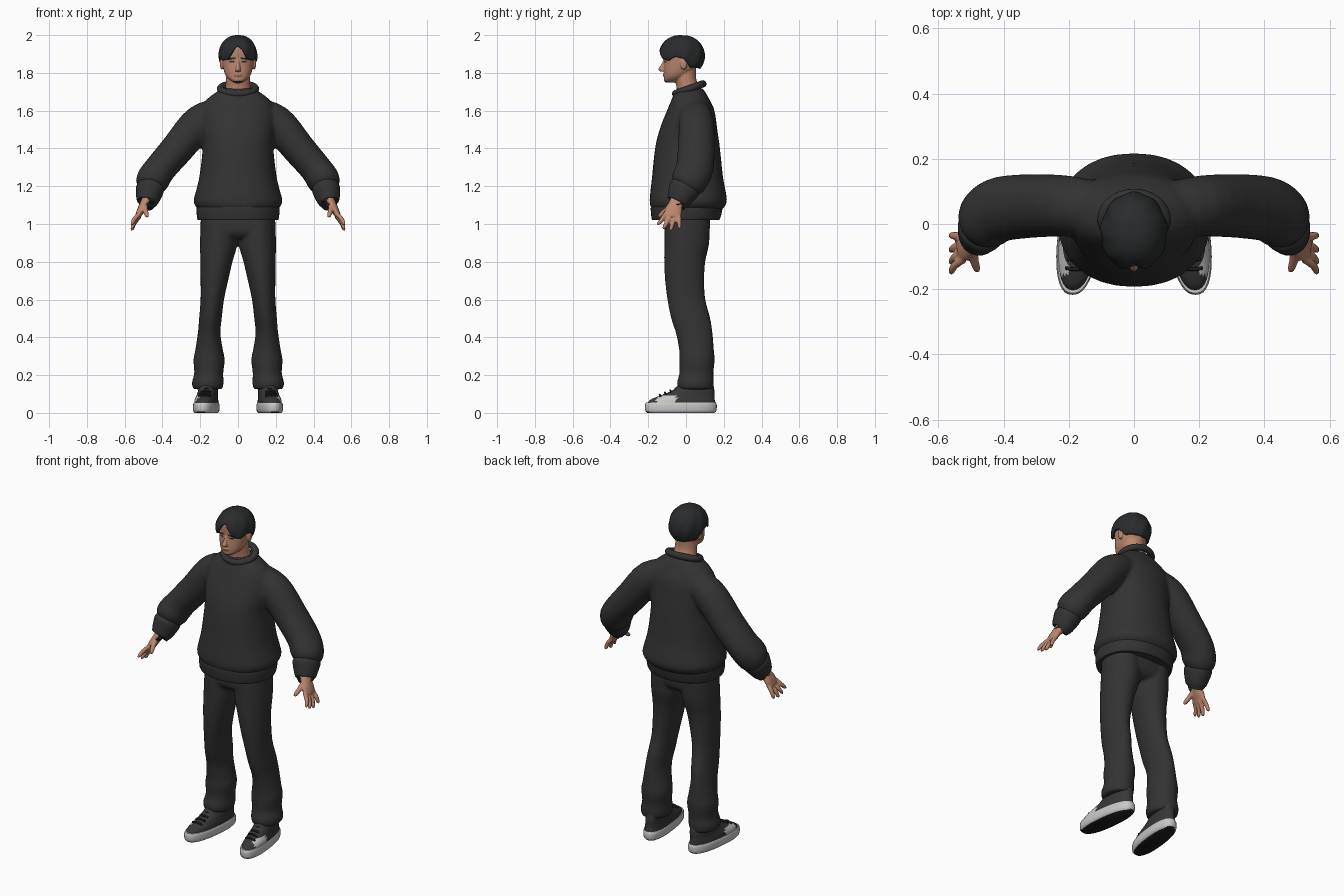
import bpy, bmesh, math
from mathutils import Vector

if "Cube" in bpy.data.objects:
    bpy.data.objects.remove(bpy.data.objects["Cube"])


def material(name, rgb):
    m = bpy.data.materials.new(name)
    m.diffuse_color = (*rgb, 1)
    m.use_nodes = True
    m.node_tree.nodes["Principled BSDF"].inputs["Base Color"].default_value = m.diffuse_color
    return m


CLOTH = material("charcoal cloth", (0.033, 0.033, 0.034))
HAIR = material("black hair", (0.022, 0.024, 0.025))
SKIN = material("warm skin", (0.50, 0.24, 0.155))
LIP = material("lip", (0.36, 0.14, 0.10))
LIGHT = material("light grey rubber", (0.58, 0.58, 0.57))
UPPER = material("dark shoe canvas", (0.038, 0.038, 0.04))
BLACK = material("black tread", (0.012, 0.012, 0.012))


def make(name, bm, mat):
    bmesh.ops.recalc_face_normals(bm, faces=bm.faces)
    me = bpy.data.meshes.new(name)
    bm.to_mesh(me)
    bm.free()
    me.materials.append(mat)
    ob = bpy.data.objects.new(name, me)
    bpy.context.collection.objects.link(ob)
    return ob


def spline(rows, sub):
    """Catmull-Rom through rows of numbers."""
    out = []
    for i in range(len(rows) - 1):
        p = [rows[max(0, min(len(rows) - 1, i + k))] for k in (-1, 0, 1, 2)]
        for j in range(sub):
            t = j / sub
            out.append([0.5 * (2 * b + (c - a) * t + (2 * a - 5 * b + 4 * c - d) * t * t
                               + (3 * b - a - 3 * c + d) * t ** 3) for a, b, c, d in zip(*p)])
    return out + [list(rows[-1])]


def loft(name, rows, mat, n=32, sub=4, power=2.0, level=True, side=1, shear=0.0):
    """Rows are x, y, z, half width, half depth; level rings stay horizontal."""
    path = spline(rows, sub)
    bm = bmesh.new()
    rings = []
    for i, (x, y, z, a, b) in enumerate(path):
        u, v = Vector((1, 0, 0)), Vector((0, 1, 0))
        if not level:
            t = Vector(path[min(i + 1, len(path) - 1)][:3]) - Vector(path[max(i - 1, 0)][:3])
            u = v.cross(t).normalized()
            v = t.cross(u).normalized()
        ring = []
        for k in range(n):
            c, s = math.cos(math.tau * k / n), math.sin(math.tau * k / n)
            c = math.copysign(abs(c) ** (2 / power), c)
            s = math.copysign(abs(s) ** (2 / power), s)
            p = Vector((x, y, z)) + u * a * c + v * b * s
            ring.append(bm.verts.new(((p.x - shear * p.y) * side, p.y, p.z)))
        rings.append(ring)
    for r, q in zip(rings, rings[1:]):
        for k in range(n):
            bm.faces.new((r[k], r[(k + 1) % n], q[(k + 1) % n], q[k]))
    bm.faces.new(rings[0])
    bm.faces.new(rings[-1])
    return make(name, bm, mat)


def ball(name, loc, size, mat):
    bm = bmesh.new()
    bmesh.ops.create_uvsphere(bm, u_segments=20, v_segments=12, radius=1)
    for v in bm.verts:
        v.co = Vector([c * s + l for c, s, l in zip(v.co, size, loc)])
    return make(name, bm, mat)


def fuse(name, parts, voxel, smooth):
    """Join overlapping closed parts into one smooth skin."""
    bpy.ops.object.select_all(action='DESELECT')
    for p in parts:
        p.select_set(True)
    ob = bpy.context.view_layer.objects.active = parts[0]
    bpy.ops.object.join()
    ob.name = name
    m = ob.modifiers.new("skin", 'REMESH')
    m.mode, m.voxel_size = 'VOXEL', voxel
    bpy.ops.object.modifier_apply(modifier=m.name)
    m = ob.modifiers.new("soften", 'SMOOTH')
    m.iterations = smooth
    bpy.ops.object.modifier_apply(modifier=m.name)
    return ob


def paint(ob, mat, rule):
    ob.data.materials.append(mat)
    for f in ob.data.polygons:
        if rule(f.center, f.normal):
            f.material_index = len(ob.data.materials) - 1


def mirror(ob):
    ob.modifiers.new("other side", 'MIRROR')


# Sweater: body and two sleeves fused, with separate hem, collar and cuffs
body = [(0, .005, 1.07, .20, .175), (0, .008, 1.09, .222, .195), (0, .012, 1.12, .236, .205),
        (0, .011, 1.17, .224, .20), (0, .008, 1.25, .205, .188), (0, .008, 1.4, .188, .172),
        (0, .013, 1.5, .197, .153), (0, .025, 1.6, .195, .126), (0, .024, 1.66, .165, .10),
        (0, .02, 1.705, .105, .078), (0, .02, 1.72, .085, .065)]
sleeve = [(.08, .04, 1.6, .07, .08), (.2, .055, 1.54, .093, .093), (.32, .055, 1.40, .088, .098),
          (.41, .045, 1.295, .084, .10), (.45, .02, 1.235, .088, .098), (.462, .002, 1.2, .076, .085),
          (.467, -.01, 1.18, .05, .06)]
fuse("sweater", [loft("sweater_body", body, CLOTH, power=2.2)] +
     [loft("sleeve", sleeve, CLOTH, level=False, side=s) for s in (1, -1)], .011, 5)
loft("sweater_hem", [(0, -.002, 1.02, .212, .177), (0, 0, 1.035, .217, .183),
                     (0, .003, 1.08, .22, .19), (0, .005, 1.105, .212, .188)], CLOTH, 48, power=2.2)
mirror(loft("sleeve_cuff", [(.462, 0, 1.205, .066, .075), (.466, -.01, 1.185, .074, .083),
                            (.475, -.03, 1.145, .066, .07), (.482, -.045, 1.115, .054, .058),
                            (.483, -.047, 1.112, .04, .045)], CLOTH, level=False))
bpy.ops.mesh.primitive_torus_add(major_radius=.085, minor_radius=.019, major_segments=40,
                                 minor_segments=12, location=(0, .017, 1.716),
                                 rotation=(math.radians(20), 0, 0))
collar = bpy.context.object
collar.name = "sweater_collar"
collar.scale = (1.08, .92, 1)
collar.data.materials.append(CLOTH)

# Trousers
leg = [(.16, .05, .125, .078, .092), (.16, .05, .16, .084, .098), (.155, .055, .21, .077, .09),
       (.153, .058, .28, .083, .094), (.153, .056, .33, .074, .092), (.153, .044, .42, .06, .097),
       (.146, .025, .5, .06, .104), (.136, .002, .6, .062, .101), (.125, -.007, .7, .073, .104),
       (.114, -.007, .8, .085, .109), (.102, .004, .9, .099, .119), (.1, .008, 1.04, .097, .12)]
pelvis = [(0, .005, .925, .13, .09), (0, .006, .96, .185, .118), (0, .008, 1.05, .195, .12)]
fuse("trousers", [loft("pelvis", pelvis, CLOTH, power=2.6)] +
     [loft("trouser_leg", leg, CLOTH, side=s) for s in (1, -1)], .01, 4)

# Shoes
sole = loft("shoe_sole", [(.165, -.027, 0, .056, .178), (.165, -.027, .012, .064, .188),
                          (.165, -.027, .04, .065, .19), (.165, -.027, .054, .061, .185)],
            LIGHT, 40, 3, 2.4, shear=.11)
paint(sole, BLACK, lambda c, n: n.z < -.7)
upper = loft("shoe_upper", [(.165, -.025, .045, .06, .183), (.165, -.018, .07, .058, .17),
                            (.164, .007, .092, .053, .143), (.163, .04, .12, .05, .11),
                            (.162, .055, .16, .045, .088)], UPPER, 40, 4, 2.3, shear=.11)
paint(upper, LIGHT, lambda c, n: n.x > .3 and -.16 < c.y < -.05 and c.z < .09)
mirror(sole)
mirror(upper)
for i in range(4):
    y, z = -.135 + .028 * i, .094 + .011 * i
    mirror(loft("shoe_lace", [(.145, y, z - .006, .005, .005), (.178 - .003 * i, y - .004, z + .002, .006, .006),
                              (.21 - .006 * i, y, z - .006, .005, .005)], BLACK, 8, 3, level=False))

# Hands: palm, four fingers, thumb
palm = [(.472, -.04, 1.15, .026, .033), (.495, -.055, 1.105, .025, .038),
        (.518, -.068, 1.065, .02, .046), (.534, -.072, 1.035, .013, .04)]
hand = [loft("palm", palm, SKIN, 20, level=False)]
for y, z, ty, tz in ((-.107, 1.055, -.146, .995), (-.085, 1.045, -.116, .975),
                     (-.062, 1.04, -.08, .967), (-.038, 1.048, -.035, .977)):
    my, mz = (y + ty) / 2, (z + tz) / 2
    hand.append(loft("finger", [(.522, y, z, .012, .013), (.549, my, mz, .012, .012),
                                (.56, ty, tz + .006, .0095, .0095), (.56, ty, tz, .005, .005)],
                     SKIN, 12, level=False))
hand.append(loft("thumb", [(.495, -.07, 1.1, .017, .02), (.49, -.11, 1.07, .014, .014),
                           (.482, -.138, 1.045, .011, .011), (.48, -.146, 1.037, .005, .005)],
                 SKIN, 12, level=False))
mirror(fuse("hand", hand, .005, 2))

# Head: skull with jaw, neck, nose, lips, ears
skull = [(0, -.082, 1.748, .02, .025), (0, -.075, 1.758, .036, .041), (0, -.065, 1.77, .052, .052),
         (0, -.05, 1.79, .067, .067), (0, -.034, 1.82, .077, .083), (0, -.024, 1.86, .083, .092),
         (0, -.02, 1.9, .086, .1), (0, -.018, 1.94, .08, .098), (0, -.015, 1.97, .055, .07),
         (0, -.015, 1.98, .03, .04)]
neck = [(0, .018, 1.64, .075, .065), (0, .01, 1.72, .067, .06), (0, -.002, 1.77, .063, .056),
        (0, -.005, 1.85, .06, .06)]
nose = [(0, -.108, 1.875, .008, .009), (0, -.119, 1.845, .009, .012), (0, -.127, 1.82, .014, .019),
        (0, -.122, 1.808, .013, .016)]
head = fuse("head", [loft("skull", skull, SKIN, power=2.25), loft("neck", neck, SKIN),
                     loft("nose", nose, SKIN, 16), ball("lips", (0, -.111, 1.788), (.024, .012, .01), SKIN),
                     ball("chin", (0, -.1, 1.762), (.024, .016, .013), SKIN)] +
            [ball("ear", (s * .086, -.012, 1.848), (.01, .019, .031), SKIN) for s in (1, -1)] +
            [ball("brow", (s * .034, -.103, 1.876), (.026, .014, .007), SKIN) for s in (1, -1)], .004, 3)
paint(head, HAIR, lambda c, n: c.y < -.07 and (
    (abs(c.z - 1.877) < .005 and .014 < abs(c.x) < .052)        # eyebrows
    or (abs(c.z - 1.858) < .004 and .02 < abs(c.x) < .044)      # eyes
    or (c.z < 1.757 and abs(c.x) < .026)))                      # chin beard
paint(head, LIP, lambda c, n: c.y < -.1 and abs(c.z - 1.787) < .006 and abs(c.x) < .023)

# Hair: parted cap whose lower edge follows a hairline around the head
HAIRLINE = [(0, 1.945), (14, 1.925), (35, 1.872), (55, 1.865), (75, 1.885), (95, 1.875),
            (115, 1.83), (180, 1.82)]


def hairline(deg):
    for (a, za), (b, zb) in zip(HAIRLINE, HAIRLINE[1:]):
        if deg <= b:
            return za + (zb - za) * (deg - a) / (b - a)
    return HAIRLINE[-1][1]


bm = bmesh.new()
N, M = 72, 16
crown = bm.verts.new((0, -.02, 1.997))
cols = []
for k in range(N):
    deg = 360 * k / N
    off = min(deg, 360 - deg)
    end = math.acos((hairline(off) - 1.89) / .11)
    ph = math.radians(deg)
    col = []
    for j in range(1, M + 1):
        t = end * j / M
        r = math.sin(t) ** .85 * (1 - .05 * math.exp(-(off / 10) ** 2))
        r *= 1 + .022 * math.sin(9 * ph + 3 * t) * math.sin(t)
        col.append(bm.verts.new((.102 * r * math.sin(ph), -.024 - .122 * r * math.cos(ph),
                                 1.89 + .11 * math.cos(t))))
    cols.append(col)
for k in range(N):
    a, b = cols[k], cols[(k + 1) % N]
    bm.faces.new((crown, a[0], b[0]))
    for j in range(M - 1):
        bm.faces.new((a[j], a[j + 1], b[j + 1], b[j]))
hair = make("hair", bm, HAIR)
thick = hair.modifiers.new("thickness", 'SOLIDIFY')
thick.thickness, thick.offset = .014, -1

# Smooth shading everywhere, sharp only at real edges
bpy.ops.object.select_all(action='SELECT')
bpy.context.view_layer.objects.active = hair
bpy.ops.object.shade_smooth_by_angle(angle=math.radians(50))
